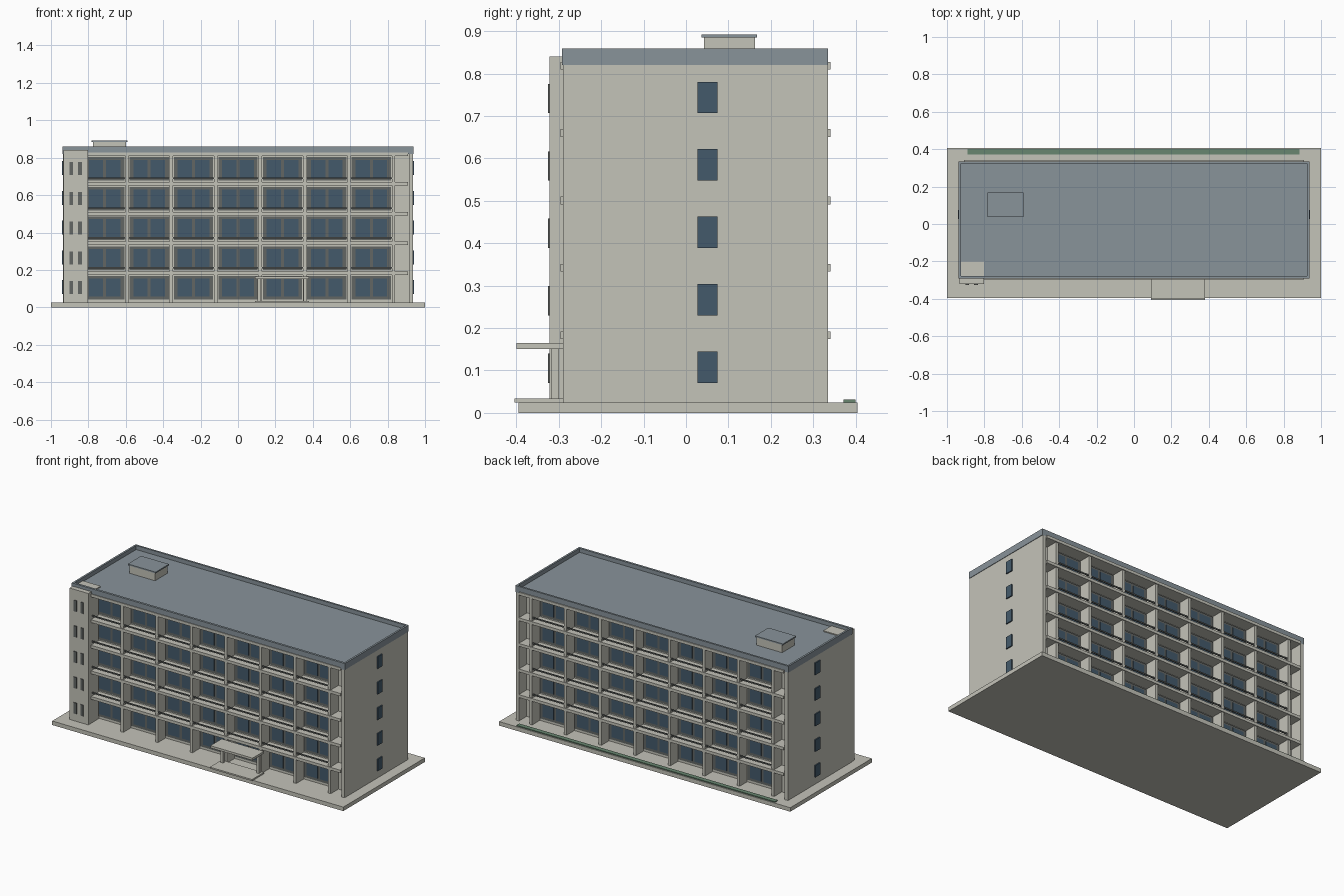
import bpy, bmesh

if "Cube" in bpy.data.objects:
    bpy.data.objects.remove(bpy.data.objects["Cube"])


def material(name, rgb):
    def lin(c):
        c /= 255
        return c / 12.92 if c <= 0.04045 else ((c + 0.055) / 1.055) ** 2.4
    m = bpy.data.materials.new(name)
    m.diffuse_color = (*[lin(c) for c in rgb], 1)
    m.use_nodes = True
    m.node_tree.nodes["Principled BSDF"].inputs["Base Color"].default_value = m.diffuse_color
    return m


CONCRETE = material("pale concrete", (196, 195, 185))
ROOF = material("roof grey", (136, 147, 154))
FRAME = material("dark frame", (98, 102, 100))
GLASS = material("blue glass", (68, 90, 107))
GREEN = material("hedge green", (104, 134, 112))


def boxes(name, mat, items):
    """One object made of boxes given as (x0, x1, y0, y1, z0, z1)."""
    bm = bmesh.new()
    for x0, x1, y0, y1, z0, z1 in items:
        vs = bmesh.ops.create_cube(bm, size=1)["verts"]
        for v in vs:
            v.co.x = x0 if v.co.x < 0 else x1
            v.co.y = y0 if v.co.y < 0 else y1
            v.co.z = z0 if v.co.z < 0 else z1
    me = bpy.data.meshes.new(name)
    bm.to_mesh(me)
    bm.free()
    me.materials.append(mat)
    ob = bpy.data.objects.new(name, me)
    bpy.context.collection.objects.link(ob)
    return ob


BASE, STOREY, LEVELS = 0.025, 0.159, 5
FRONT, BACK, END, DEPTH = -0.29, 0.335, 0.935, 0.075
BAYS, PITCH = 7, 0.2375
floors = [BASE + STOREY * i for i in range(LEVELS)]
lines = [(i - BAYS / 2) * PITCH for i in range(BAYS + 1)]
TOP = BASE + STOREY * LEVELS

# Ground plinth, planting strip and entrance step
boxes("plinth", CONCRETE, [(-1, 1, -0.395, 0.405, 0, BASE)])
boxes("planting_strip", GREEN, [(-0.89, 0.885, 0.372, 0.4, BASE, 0.031)])
boxes("entrance_step", CONCRETE, [(0.09, 0.38, -0.405, FRONT, BASE, 0.034)])

# Core block between the two loggia faces, and full-depth end walls
boxes("core", CONCRETE, [(-END + 0.01, END - 0.01, FRONT + DEPTH, BACK - DEPTH, BASE, TOP)])
boxes("end_walls", CONCRETE, [(s - 0.011, s + 0.011, FRONT, BACK, BASE, TOP)
                              for s in (-END + 0.011, END - 0.011)])

# Loggias: side -1 is the front face, side 1 the back face
fins, slabs, frames, panes, rails = [], [], [], [], []
for side in (-1, 1):
    face = FRONT if side < 0 else BACK
    wall = face - side * DEPTH

    def span(a, b):
        return tuple(sorted((a, b)))

    for x in lines:
        fins.append((x - 0.009, x + 0.009, *span(wall, face), BASE, TOP))
    for z in floors[1:] + [TOP]:
        slabs.append((-0.91, 0.91, *span(wall, face + side * 0.006), z - 0.01, z + 0.008))
    for n, z in enumerate(floors):
        z0, z1 = z + 0.016, z + 0.142
        for a, b in zip(lines, lines[1:]):
            c = (a + b) / 2
            # window unit with two wide panes
            frames.append((c - 0.105, c + 0.105, *span(wall, wall + side * 0.006), z0, z1))
            for u, v in ((-0.085, -0.008), (0.008, 0.085)):
                panes.append((c + u, c + v, *span(wall, wall + side * 0.009),
                              z0 + 0.016, z1 - 0.014))
            # balcony rail on the upper storeys
            if n:
                rails.append((a + 0.009, b - 0.009, *span(face - side * 0.008, face - side * 0.002),
                              z + 0.024, z + 0.032))

boxes("loggia_fins", CONCRETE, fins)
boxes("balcony_slabs", CONCRETE, slabs)
boxes("window_frames", FRAME, frames)
boxes("window_panes", GLASS, panes)
boxes("balcony_rails", FRAME, rails)

# End wall windows
boxes("end_windows", GLASS, [(s * 0.938 - 0.004, s * 0.938 + 0.004, 0.027, 0.074, z + 0.046, z + 0.12)
                             for s in (-1, 1) for z in floors])

# Stair tower with paired slit windows
boxes("stair_tower", CONCRETE, [(-0.932, -0.803, -0.322, -0.2, BASE, 0.841)])
boxes("stair_windows", FRAME, [(x, x + 0.02, -0.326, -0.32, z + 0.046, z + 0.115)
                               for x in (-0.902, -0.855) for z in floors])

# Roof deck, parapet and rooftop hatch
T = 0.012
boxes("roof_deck", ROOF, [(-END, END, FRONT, BACK, TOP, 0.835)])
boxes("parapet", ROOF, [(-0.938, 0.938, FRONT - 0.002, FRONT + T, TOP, 0.86),
                        (-0.938, 0.938, BACK - T, BACK, TOP, 0.86),
                        (-0.938, -0.938 + T, FRONT + T, BACK - T, TOP, 0.86),
                        (0.938 - T, 0.938, FRONT + T, BACK - T, TOP, 0.86)])
boxes("roof_hatch", CONCRETE, [(-0.775, -0.6, 0.043, 0.163, 0.83, 0.885)])
boxes("hatch_cap", ROOF, [(-0.783, -0.592, 0.037, 0.168, 0.885, 0.893)])

# Entrance canopy on two posts
boxes("canopy", CONCRETE, [(0.09, 0.38, -0.4, FRONT, 0.151, 0.165)])
boxes("canopy_posts", CONCRETE, [(x - 0.009, x + 0.009, -0.318, -0.3, 0.03, 0.152)
                                 for x in (0.112, 0.358)])
